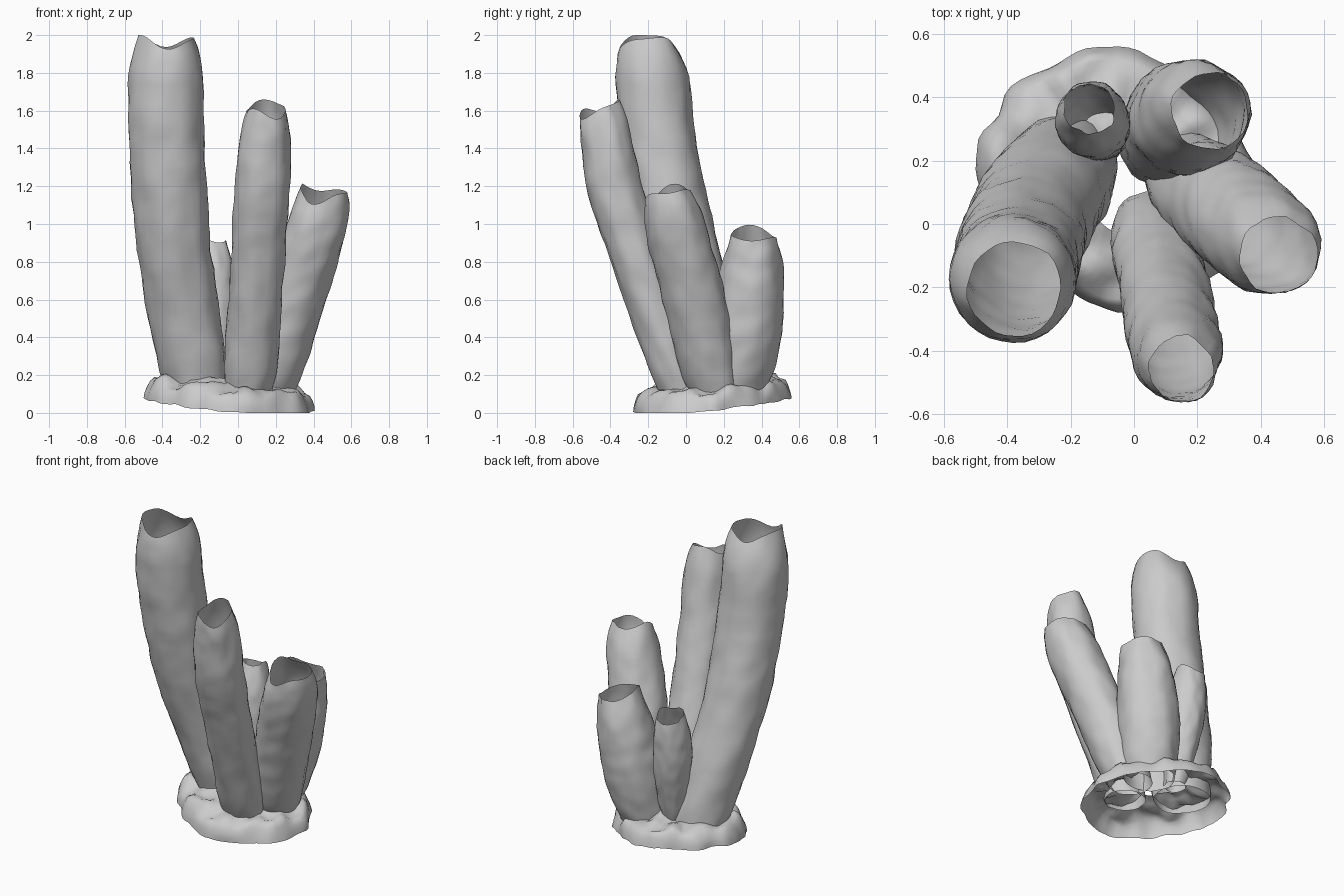
import bpy, bmesh, math
from mathutils import Vector, noise

SIDES, STEPS = 32, 40


def spline(keys, z):
    """Smooth interpolation of (z, x, y, radius) keys at height z."""
    i = 0
    while i < len(keys) - 2 and z > keys[i + 1][0]:
        i += 1
    k = [keys[max(0, min(len(keys) - 1, i + d))] for d in (-1, 0, 1, 2)]
    h = k[2][0] - k[1][0]
    t = (z - k[1][0]) / h
    out = []
    for c in (1, 2, 3):
        m1 = (k[2][c] - k[0][c]) / (k[2][0] - k[0][0]) * h
        m2 = (k[3][c] - k[1][c]) / (k[3][0] - k[1][0]) * h
        out.append((2*t**3 - 3*t*t + 1) * k[1][c] + (t**3 - 2*t*t + t) * m1
                   + (3*t*t - 2*t**3) * k[2][c] + (t**3 - t*t) * m2)
    return out


def skin(name, rings):
    """Open sheet made from closed rings of points."""
    bm = bmesh.new()
    rows = [[bm.verts.new(p) for p in ring] for ring in rings]
    for a, b in zip(rows, rows[1:]):
        n = len(a)
        for j in range(n):
            f = bm.faces.new((a[j], a[(j+1) % n], b[(j+1) % n], b[j]))
            f.smooth = True
    me = bpy.data.meshes.new(name)
    bm.to_mesh(me)
    bm.free()
    ob = bpy.data.objects.new(name, me)
    bpy.context.collection.objects.link(ob)
    return ob


def tube(name, keys, waves, seed):
    """Leaning tube; waves = (cycles, amplitude, peak angle in degrees) of the rim."""
    z0, z1 = keys[0][0], keys[-1][0]
    rings = []
    for i in range(STEPS + 1):
        t = i / STEPS
        z = z0 + (z1 - z0) * t
        x, y, r = spline(keys, z)
        lift = max(0, (z - z1 + 0.3) / 0.3) ** 2
        ring = []
        for j in range(SIDES):
            a = math.tau * j / SIDES
            dz = sum(amp * math.cos(n * (a - math.radians(p))) for n, amp, p in waves)
            d = Vector((math.cos(a), math.sin(a), 0))
            bump = noise.noise(Vector((d.x * 1.6 + seed, d.y * 1.6, z * 4)))
            fine = noise.noise(Vector((d.x * 3 + seed, d.y * 3, z * 11)))
            rr = r + 0.010 * bump + 0.007 * fine
            ring.append((x + rr * d.x, y + rr * d.y, z + dz * lift))
        rings.append(ring)
    return skin(name, rings)


# Five tubes: keys are (z, centre x, centre y, radius)
tube("tall_left_tube", [
    (0.12, -0.22, 0.18, 0.168), (0.25, -0.238, 0.15, 0.18), (0.5, -0.285, 0.09, 0.19),
    (1.0, -0.352, -0.055, 0.199), (1.5, -0.378, -0.155, 0.198), (1.75, -0.383, -0.175, 0.198),
    (1.88, -0.38, -0.19, 0.179), (1.97, -0.38, -0.205, 0.147)],
    [(2, 0.03, 5), (4, -0.009, 0), (1, 0.01, 150)], 1.3)
tube("front_tube", [
    (0.10, 0.055, -0.015, 0.123), (0.2, 0.063, -0.048, 0.136), (0.6, 0.092, -0.185, 0.143),
    (0.9, 0.112, -0.29, 0.146), (1.2, 0.13, -0.38, 0.146), (1.42, 0.142, -0.42, 0.136),
    (1.53, 0.147, -0.438, 0.124), (1.61, 0.15, -0.458, 0.103)],
    [(2, 0.015, 60), (1, 0.038, 100), (3, 0.012, 115)], 5.7)
tube("right_tube", [
    (0.10, 0.165, 0.16, 0.135), (0.2, 0.19, 0.13, 0.152), (0.45, 0.257, 0.075, 0.165),
    (0.75, 0.345, 0.005, 0.17), (0.95, 0.405, -0.045, 0.166), (1.08, 0.438, -0.075, 0.148),
    (1.165, 0.455, -0.10, 0.12)],
    [(2, 0.022, 160), (1, 0.032, 100), (3, 0.015, 175)], 9.1)
tube("back_tube", [
    (0.11, 0.10, 0.265, 0.152), (0.2, 0.118, 0.285, 0.168), (0.45, 0.16, 0.325, 0.183),
    (0.65, 0.185, 0.343, 0.179), (0.76, 0.202, 0.35, 0.165), (0.85, 0.22, 0.355, 0.147),
    (0.945, 0.24, 0.355, 0.12)],
    [(1, 0.035, 195), (2, 0.01, 20), (3, 0.008, 60)], 13.4)
tube("small_back_tube", [
    (0.13, -0.10, 0.26, 0.065), (0.25, -0.105, 0.28, 0.085), (0.5, -0.12, 0.315, 0.11),
    (0.7, -0.13, 0.33, 0.115), (0.8, -0.135, 0.345, 0.103), (0.895, -0.14, 0.36, 0.08)],
    [(2, 0.012, 20), (1, 0.025, -80), (3, 0.006, 0)], 17.8)

# Lumpy hollow base skirt: profile of (radius factor, height above its lower edge)
profile = [(1.0, 0.0), (0.992, 0.025), (0.975, 0.05), (0.945, 0.08), (0.9, 0.1),
           (0.83, 0.11), (0.74, 0.116), (0.64, 0.124), (0.54, 0.134), (0.44, 0.145),
           (0.38, 0.15)]
rings = []
for k, h in profile:
    ring = []
    for j in range(84):
        a = math.tau * j / 84
        c, s = math.cos(a), math.sin(a)
        ripple = 0.05 * noise.noise(Vector((c * 4, s * 4, 4 + h * 6))) + 0.012 * math.cos(11 * a)
        lobe = 1 + ripple - 0.12 * max(0, math.sin(2 * a))
        x = -0.05 + 0.45 * k * lobe * c
        y = 0.14 + 0.42 * k * lobe * s
        edge = max(0.0, 0.027 - 0.07 * x + 0.09 * y
                   + 0.012 * noise.noise(Vector((c * 5, s * 5, 8))))
        lump = noise.noise(Vector((x * 11, y * 11, 2))) * 0.045 * min(1, h / 0.1)
        ring.append((x, y, edge + h + lump))
    rings.append(ring)
skin("base_skirt", rings)
